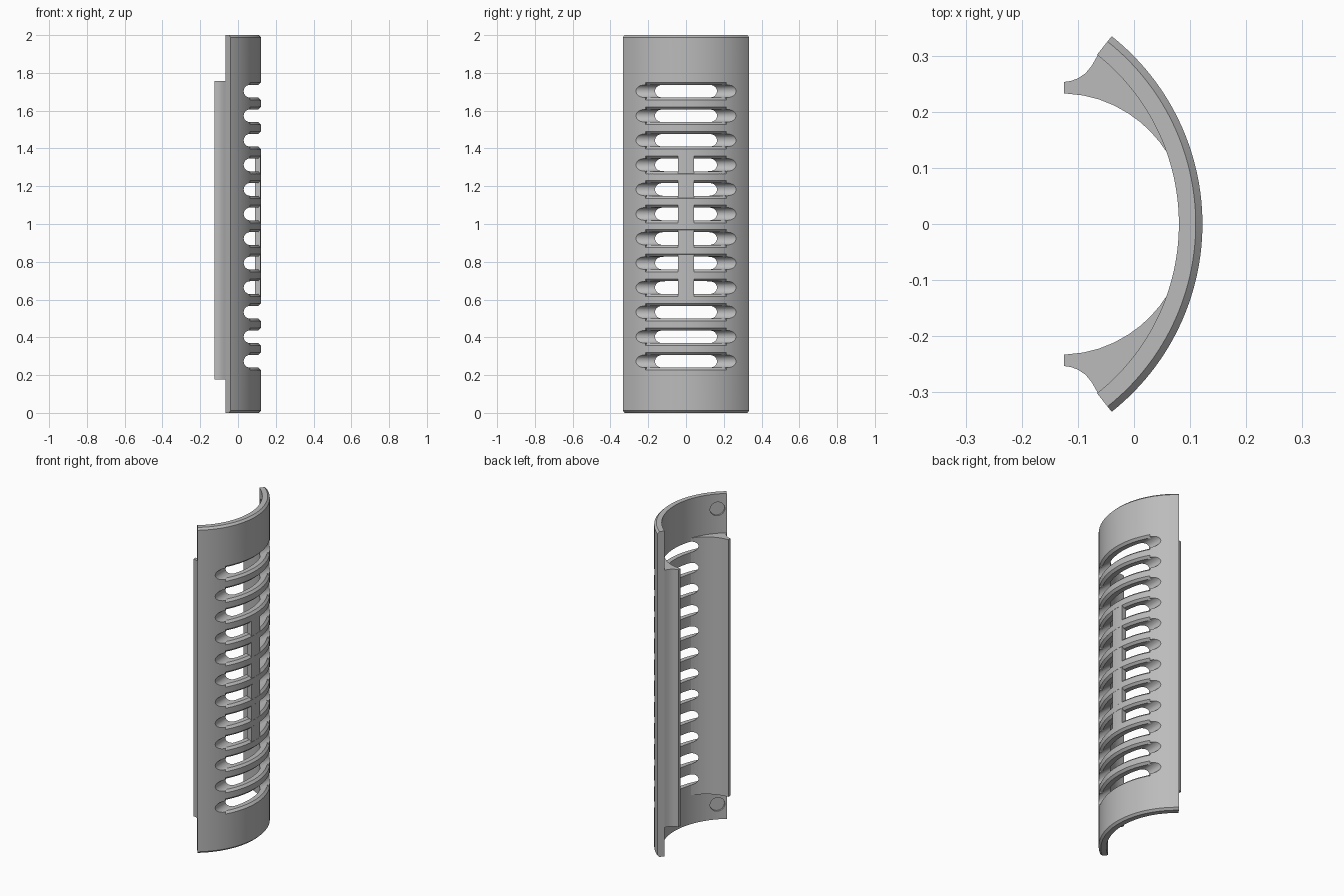
import bpy, bmesh, math
from mathutils import Matrix

if "Cube" in bpy.data.objects:
    bpy.data.objects.remove(bpy.data.objects["Cube"])

CX = -0.305                  # axis of the curved shell
R_IN, R_OUT = 0.385, 0.427
HALF = math.radians(51.6)
SLOT_Z = [0.273 + 0.13 * i for i in range(12)]

grey = bpy.data.materials.new("plain grey")
grey.diffuse_color = (0.5, 0.5, 0.5, 1)
grey.use_nodes = True
grey.node_tree.nodes["Principled BSDF"].inputs["Base Color"].default_value = grey.diffuse_color


def finish(name, bm):
    bmesh.ops.recalc_face_normals(bm, faces=bm.faces)
    me = bpy.data.meshes.new(name)
    bm.to_mesh(me)
    bm.free()
    me.materials.append(grey)
    ob = bpy.data.objects.new(name, me)
    bpy.context.collection.objects.link(ob)
    return ob


def loft(bm, rings):
    """Closed solid through a list of equal point rings."""
    rows = [[bm.verts.new(p) for p in ring] for ring in rings]
    n = len(rows[0])
    for a, b in zip(rows, rows[1:]):
        for i in range(n):
            j = (i + 1) % n
            bm.faces.new((a[i], a[j], b[j], b[i]))
    bm.faces.new(rows[0][::-1])
    bm.faces.new(rows[-1])


def polar(r, a, z):
    return (CX + r * math.cos(a), r * math.sin(a), z)


def sweep(bm, section, half, steps):
    """Turn an (r, z) section about the shell axis."""
    angles = [-half + 2 * half * i / steps for i in range(steps + 1)]
    loft(bm, [[polar(r, a, z) for r, z in section] for a in angles])


def boolean(target, tool, operation):
    mod = target.modifiers.new(operation, 'BOOLEAN')
    mod.operation, mod.object, mod.solver = operation, tool, 'EXACT'
    bpy.context.view_layer.objects.active = target
    bpy.ops.object.modifier_apply(modifier=mod.name)
    bpy.data.objects.remove(tool)


# Curved shell with chamfered outer rims
bm = bmesh.new()
sweep(bm, [(R_IN, 0), (R_OUT - 0.012, 0), (R_OUT, 0.012), (R_OUT, 1.988),
           (R_OUT - 0.012, 2), (R_IN, 2)], HALF, 56)
shell = finish("vented_shell", bm)

# Inner side ribs, mirrored front to back
profile = [(0.057, 0.130), (0.045, 0.147), (0.03, 0.164), (0.012, 0.181),
           (-0.01, 0.197), (-0.035, 0.211), (-0.062, 0.222), (-0.09, 0.229),
           (-0.125, 0.233), (-0.125, 0.253), (-0.112, 0.255), (-0.099, 0.260),
           (-0.087, 0.268), (-0.076, 0.281), (-0.065, 0.300)]
profile += [polar(0.402, math.radians(50 - 3.5 * i), 0)[:2] for i in range(9)]
for side in (1, -1):
    bm = bmesh.new()
    loft(bm, [[(x, side * y, z) for x, y in profile] for z in (0.177, 1.758)])
    boolean(shell, finish("side_rib", bm), 'UNION')

# Round-ended vent slots cut straight across
bm = bmesh.new()
for zc in SLOT_Z:
    r = 0.034
    outline = [(0.2, zc - r)]
    for i in range(13):
        a = -math.pi / 2 - math.pi * i / 12
        outline.append((0.064 + r * math.cos(a), zc + r * math.sin(a)))
    outline.append((0.2, zc + r))
    loft(bm, [[(x, y, z) for x, z in outline] for y in (-0.5, 0.5)])
boolean(shell, finish("slot_cutter", bm), 'DIFFERENCE')

# Chamfers along the outer slot edges
bm = bmesh.new()
for zc in SLOT_Z:
    sweep(bm, [(0.408, zc - 0.028), (0.440, zc - 0.060),
               (0.440, zc + 0.060), (0.408, zc + 0.028)], math.radians(30), 32)
boolean(shell, finish("chamfer_cutter", bm), 'DIFFERENCE')

# Shallow round pockets inside, near the four corners
bm = bmesh.new()
for zc in (0.092, 1.908):
    for side in (1, -1):
        a = side * math.radians(43.8)
        place = (Matrix.Translation(polar(R_IN - 0.01, a, zc))
                 @ Matrix.Rotation(a, 4, 'Z')
                 @ Matrix.Rotation(math.pi / 2, 4, 'Y'))
        bmesh.ops.create_cone(bm, cap_ends=True, segments=32, radius1=0.042,
                              radius2=0.042, depth=0.044, matrix=place)
boolean(shell, finish("pocket_cutter", bm), 'DIFFERENCE')

# Upright centre bar across the middle six slots
bm = bmesh.new()
z0, z1 = SLOT_Z[3] - 0.055, SLOT_Z[8] + 0.055
sweep(bm, [(0.396, z0), (0.4265, z0), (0.4265, z1), (0.396, z1)],
      math.asin(0.041 / 0.42), 6)
boolean(shell, finish("centre_bar", bm), 'UNION')

# Smooth curves, sharp edges
bpy.ops.object.select_all(action='DESELECT')
shell.select_set(True)
bpy.context.view_layer.objects.active = shell
bpy.ops.object.shade_smooth_by_angle(angle=math.radians(25))
